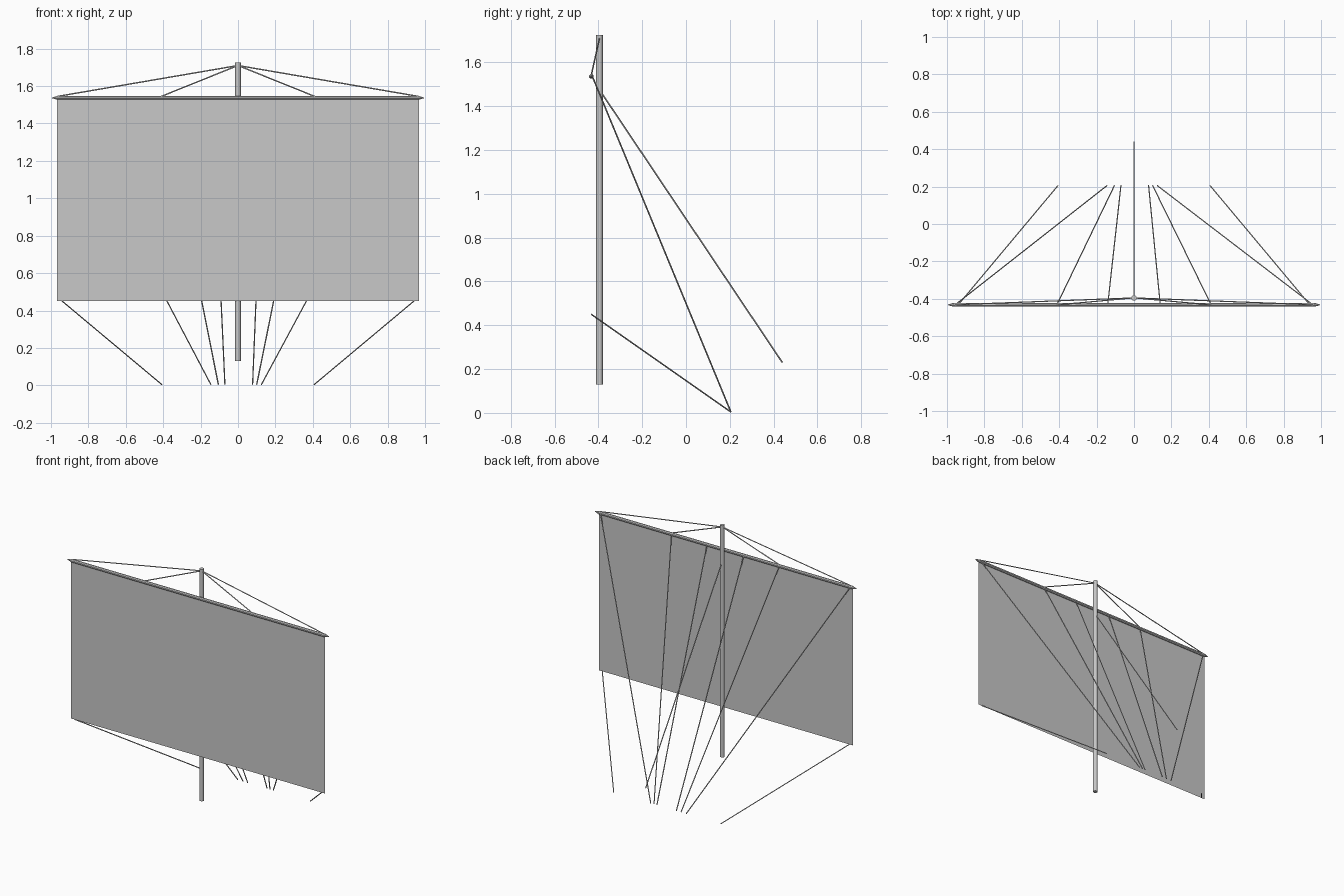
import bpy, bmesh, math
from mathutils import Vector

if "Cube" in bpy.data.objects:
    bpy.data.objects.remove(bpy.data.objects["Cube"])

grey = bpy.data.materials.new("canvas_grey")
grey.diffuse_color = (0.58, 0.58, 0.58, 1)
grey.use_nodes = True
grey.node_tree.nodes["Principled BSDF"].inputs["Base Color"].default_value = grey.diffuse_color


def finish(name, bm):
    me = bpy.data.meshes.new(name)
    bm.to_mesh(me)
    bm.free()
    me.materials.append(grey)
    ob = bpy.data.objects.new(name, me)
    bpy.context.collection.objects.link(ob)
    return ob


def rod(name, a, b, r, sides, smooth=False):
    """Closed cylinder running from a to b."""
    a, b = Vector(a), Vector(b)
    d = b - a
    bm = bmesh.new()
    bmesh.ops.create_cone(bm, cap_ends=True, segments=sides, radius1=r, radius2=r, depth=d.length)
    ob = finish(name, bm)
    ob.location = (a + b) / 2
    ob.rotation_mode = 'QUATERNION'
    ob.rotation_quaternion = d.to_track_quat('Z', 'Y')
    if smooth:
        for p in ob.data.polygons:
            p.use_smooth = len(p.vertices) == 4
    return ob


MAST_Y, YARD_Y, YARD_Z = -0.395, -0.432, 1.537
ROPE = 0.0035

# Mast
rod("mast", (0, MAST_Y, 0.13), (0, MAST_Y, 1.725), 0.015, 12, True)

# Yard: straight spar with pointed ends
bm = bmesh.new()
rings = []
for x, r in ((-0.995, 0.002), (-0.965, 0.011), (0.965, 0.011), (0.995, 0.002)):
    rings.append([bm.verts.new((x, YARD_Y + r * math.cos(k * math.tau / 8 + math.pi / 8),
                                YARD_Z + r * math.sin(k * math.tau / 8 + math.pi / 8)))
                  for k in range(8)])
for r0, r1 in zip(rings, rings[1:]):
    for k in range(8):
        bm.faces.new((r0[k], r0[k - 1], r1[k - 1], r1[k]))
bm.faces.new(rings[0])
bm.faces.new(rings[-1][::-1])
bmesh.ops.recalc_face_normals(bm, faces=bm.faces)
finish("yard", bm)

# Sail: a single flat sheet
bm = bmesh.new()
bm.faces.new([bm.verts.new((x, YARD_Y - 0.002, z)) for x, z in
              ((-0.968, 0.45), (0.968, 0.45), (0.968, 1.535), (-0.968, 1.535))])
finish("sail", bm)

for s, side in ((-1, "left"), (1, "right")):
    # Lifts from the masthead to the yard
    for i, x in enumerate((0.41, 0.965)):
        rod(f"lift_{side}_{i}", (0, MAST_Y, 1.71), (s * x, YARD_Y, 1.545), ROPE, 6)
    # Braces from the yard down to the deck
    feet = (0.07, 0.105, 0.145) if s < 0 else (0.078, 0.10, 0.125)
    for i, (x, foot) in enumerate(zip((0.14, 0.41, 0.95), feet)):
        rod(f"brace_{side}_{i}", (s * x, YARD_Y + 0.005, 1.535), (s * foot, 0.205, 0.004), ROPE, 6)
    # Sheets from the lower sail corners
    rod(f"sheet_{side}", (s * 0.94, YARD_Y, 0.45), (s * 0.407, 0.205, 0.004), ROPE, 6)

# Stay running aft from the mast
rod("stay", (0, MAST_Y, 1.475), (0, 0.44, 0.23), ROPE, 6)
